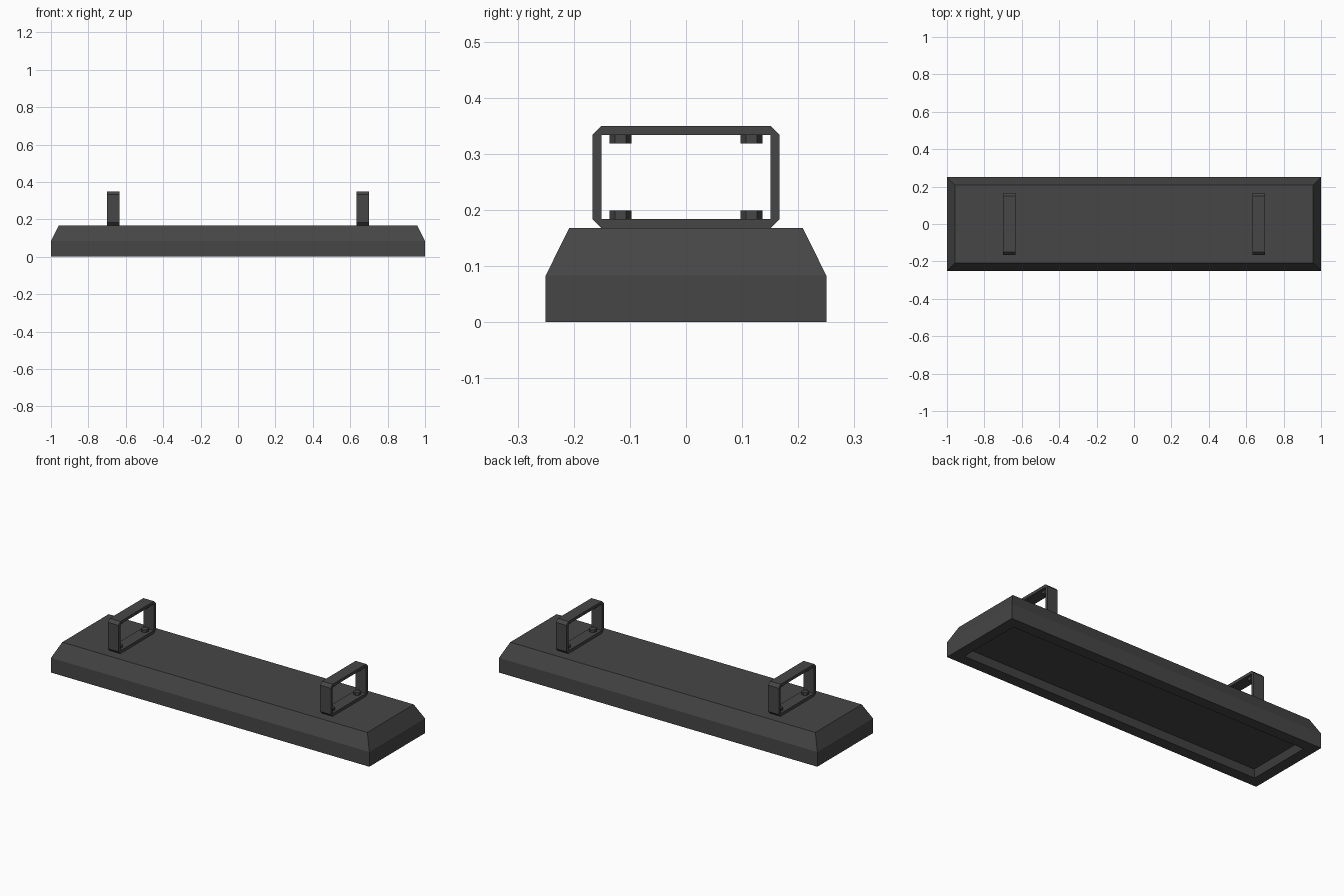
import bpy, bmesh, math
from mathutils import Matrix

if "Cube" in bpy.data.objects:
    bpy.data.objects.remove(bpy.data.objects["Cube"])

metal = bpy.data.materials.new("dark grey metal")
metal.diffuse_color = (0.061, 0.061, 0.061, 1)
metal.use_nodes = True
metal.node_tree.nodes["Principled BSDF"].inputs["Base Color"].default_value = metal.diffuse_color


def finish(name, bm):
    bmesh.ops.recalc_face_normals(bm, faces=bm.faces)
    mesh = bpy.data.meshes.new(name)
    bm.to_mesh(mesh)
    bm.free()
    mesh.materials.append(metal)
    obj = bpy.data.objects.new(name, mesh)
    bpy.context.collection.objects.link(obj)
    return obj


def bridge(bm, a, b):
    n = len(a)
    for i in range(n):
        j = (i + 1) % n
        bm.faces.new((a[i], a[j], b[j], b[i]))


# Housing: rectangular rings lofted from recess floor, round the rim, to the top
bm = bmesh.new()
rings = []
for inset, z in [(0.08, 0.036), (0.0615, 0), (0, 0), (0, 0.0833), (0.0417, 0.1675)]:
    x, y = 1 - inset, 0.25 - inset
    rings.append([bm.verts.new((sx * x, sy * y, z))
                  for sx, sy in [(-1, -1), (1, -1), (1, 1), (-1, 1)]])
for a, b in zip(rings, rings[1:]):
    bridge(bm, a, b)
bm.faces.new(rings[0])
bm.faces.new(rings[-1])
finish("housing", bm)


# Bracket: rectangular strap loop with clipped outer corners
def bracket(name, cx):
    hw, z0, z1, hy, t = 0.0333, 0.1675, 0.35, 0.167, 0.0163
    outer, inner = [], []
    corners = [(-1, z0, 1), (1, z0, 1), (1, z1, -1), (-1, z1, -1)]
    for i, (sy, z, up) in enumerate(corners):
        clipped = [(sy * hy, z + up * t), (sy * (hy - t), z)]
        outer += clipped if i % 2 == 0 else clipped[::-1]
        inner.append((sy * (hy - t), z + up * t))
    bm = bmesh.new()
    o, n = [], []
    for x in (cx - hw, cx + hw):
        o.append([bm.verts.new((x, *p)) for p in outer])
        n.append([bm.verts.new((x, *p)) for p in inner])
    bridge(bm, o[0], o[1])
    bridge(bm, n[0], n[1])
    for s in range(2):
        for i in range(4):
            j = (i + 1) % 4
            bm.faces.new((o[s][2 * i], o[s][2 * i + 1], n[s][i]))
            bm.faces.new((o[s][2 * i + 1], o[s][2 * j], n[s][j], n[s][i]))
    finish(name, bm)


# Hexagonal bolt head with a corner pointing along y
def bolt(name, x, y, z):
    bm = bmesh.new()
    bmesh.ops.create_cone(bm, cap_ends=True, segments=6, radius1=0.02,
                          radius2=0.02, depth=0.0155,
                          matrix=Matrix.Translation((x, y, z)))
    finish(name, bm)


for side, cx in (("left", -0.6667), ("right", 0.6667)):
    bracket(side + "_bracket", cx)
    for end, y in (("front", -0.1167), ("back", 0.1167)):
        bolt(f"{side}_{end}_lower_bolt", cx, y, 0.1912)
        bolt(f"{side}_{end}_upper_bolt", cx, y, 0.3263)
